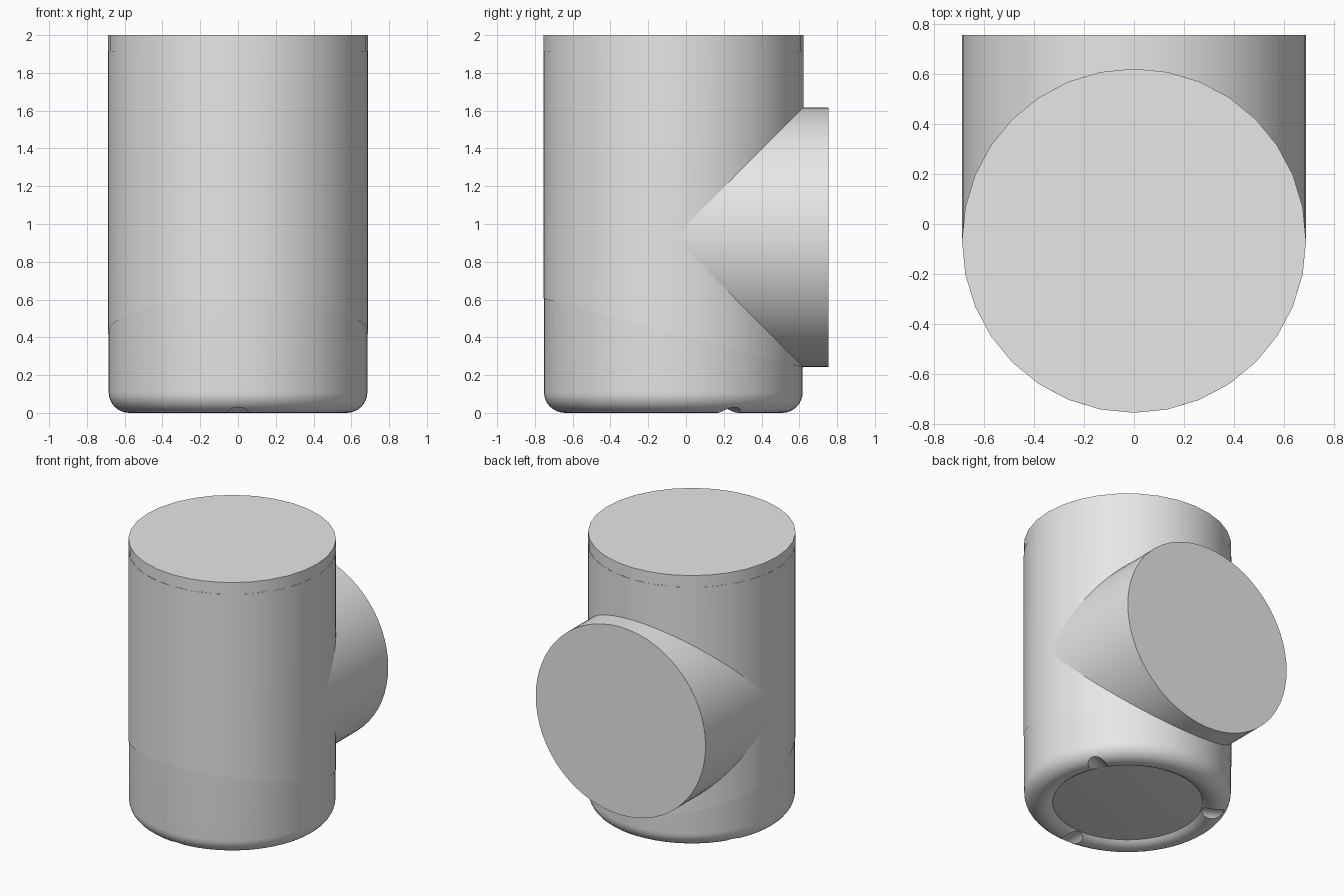
import bpy, bmesh, math
from mathutils import Matrix, Vector

old = bpy.data.objects.get("Cube")
if old:
    bpy.data.objects.remove(old, do_unlink=True)

R = 0.688          # outer radius of both pipes
CY = -0.067        # y of the vertical axis
PIPE_Z = 0.93      # height of the horizontal axis

grey = bpy.data.materials.new("light_grey")
grey.use_nodes = True
grey.diffuse_color = (0.8, 0.8, 0.8, 1)
grey.node_tree.nodes["Principled BSDF"].inputs["Base Color"].default_value = (0.8, 0.8, 0.8, 1)


def finish(name, bm, smooth=True):
    bmesh.ops.recalc_face_normals(bm, faces=bm.faces)
    mesh = bpy.data.meshes.new(name)
    bm.to_mesh(mesh)
    bm.free()
    mesh.materials.append(grey)
    obj = bpy.data.objects.new(name, mesh)
    bpy.context.collection.objects.link(obj)
    if smooth:
        bpy.ops.object.select_all(action="DESELECT")
        obj.select_set(True)
        bpy.context.view_layer.objects.active = obj
        bpy.ops.object.shade_smooth_by_angle(angle=math.radians(35))
    return obj


def lathe(profile, steps=64):
    """Spin an (r, z) profile about the vertical axis."""
    bm = bmesh.new()
    verts = [bm.verts.new((r, CY, z)) for r, z in profile]
    edges = [bm.edges.new(pair) for pair in zip(verts, verts[1:])]
    bmesh.ops.spin(bm, geom=verts + edges, cent=(0, CY, 0), axis=(0, 0, 1),
                   angle=math.tau, steps=steps, use_duplicate=False)
    bmesh.ops.remove_doubles(bm, verts=bm.verts, dist=0.0005)
    return bm


def arc(r, z, radius, start, end, n):
    for i in range(n + 1):
        a = math.radians(start + (end - start) * i / n)
        yield r + radius * math.cos(a), z + radius * math.sin(a)


# Base body: recessed underside, rounded foot ring, straight wall
base_r = R - 0.003
profile = [(0, 0.03), (0.48, 0.03)]
profile += list(arc(base_r - 0.11, 0.11, 0.11, -135, 0, 12))
profile += [(base_r, 1.8), (0, 1.8)]
body = finish("body", lathe(profile))

# Three radial drain grooves under the foot ring
bm = bmesh.new()
for angle in (-90, 30, 150):
    turn = Matrix.Rotation(math.radians(angle), 4, "Z")
    matrix = (Matrix.Translation((0, CY, -0.05)) @ turn
              @ Matrix.Translation((0.59, 0, 0)) @ Matrix.Rotation(math.pi / 2, 4, "Y"))
    bmesh.ops.create_cone(bm, cap_ends=True, segments=32, radius1=0.08,
                          radius2=0.08, depth=0.24, matrix=matrix)
cutter = finish("groove_cutter", bm, smooth=False)
cutter.hide_render = True
cutter.hide_viewport = True
cut = body.modifiers.new("grooves", "BOOLEAN")
cut.operation = "DIFFERENCE"
cut.object = cutter
cut.solver = "EXACT"
# Apply the cut, then drop the helper
mesh = bpy.data.meshes.new_from_object(body.evaluated_get(bpy.context.evaluated_depsgraph_get()))
body.modifiers.clear()
body.data = mesh
bpy.data.objects.remove(cutter, do_unlink=True)

# Outer sleeve with a slanted lower edge
bm = lathe([(R, 0.15), (R, 1.8)])
bmesh.ops.bisect_plane(bm, geom=bm.verts[:] + bm.edges[:] + bm.faces[:],
                       plane_co=(0, -0.755, 0.605), plane_no=Vector((0, 0.265, 1)),
                       clear_inner=True)
finish("outer_sleeve", bm)

# Neck band and closed lid
finish("neck_band", lathe([(R, 1.8), (R, 1.915)]))
finish("lid", lathe([(R, 1.915), (R, 2.0), (0, 2.0)], 32))

# Side pipe reaching out of the back
bm = bmesh.new()
length = 0.755 - CY
bmesh.ops.create_cone(bm, cap_ends=True, segments=64, radius1=R - 0.001,
                      radius2=R - 0.001, depth=length,
                      matrix=Matrix.Translation((0, CY + length / 2, PIPE_Z))
                      @ Matrix.Rotation(math.pi / 2, 4, "X"))
finish("side_pipe", bm)
